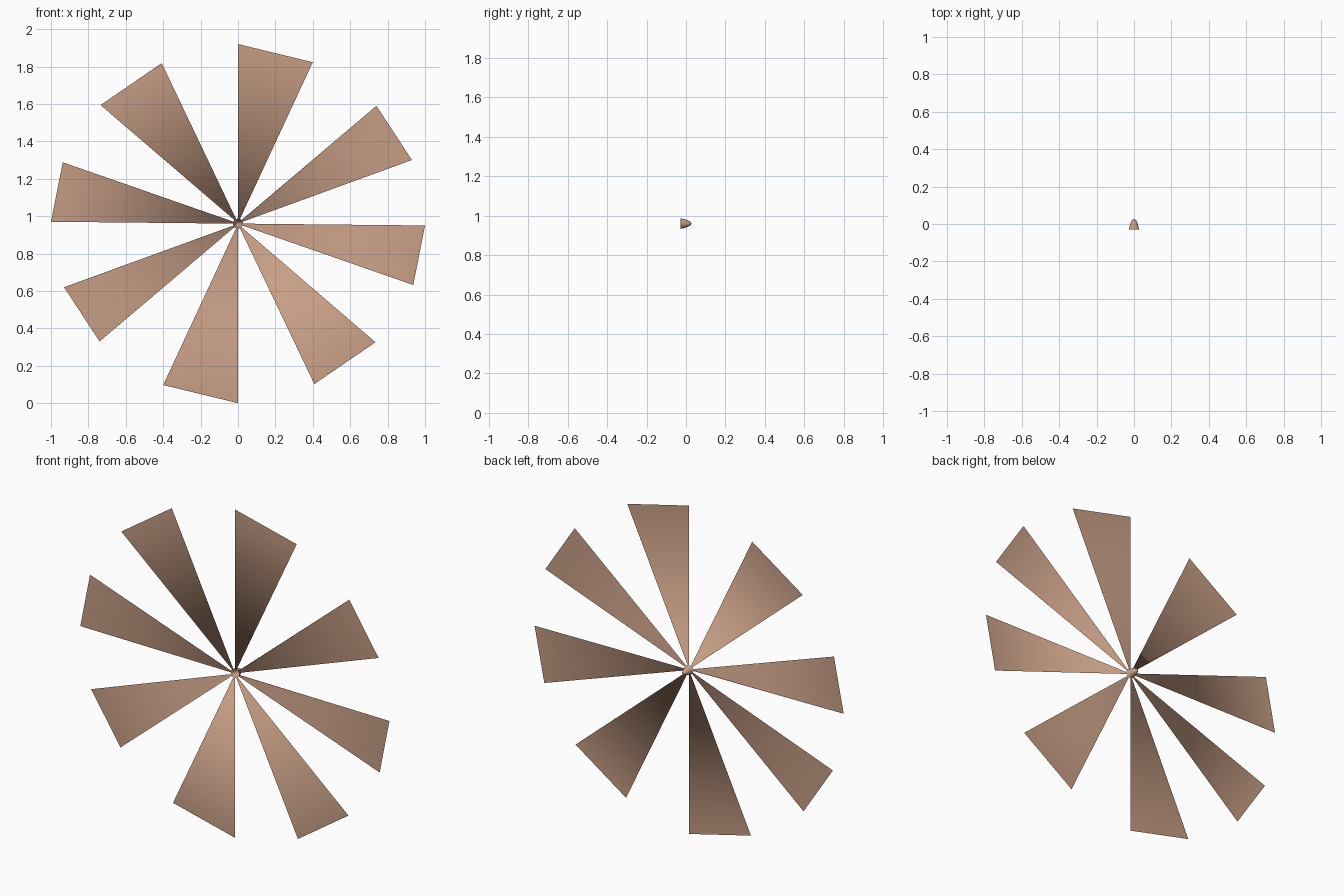
import bpy, bmesh, math

if "Cube" in bpy.data.objects:
    bpy.data.objects.remove(bpy.data.objects["Cube"])

SIDES = 16
CENTRE_Z = 0.96

# one flat colour
copper = bpy.data.materials.new("dull_copper")
copper.diffuse_color = (0.57, 0.34, 0.235, 1)
copper.use_nodes = True
copper.node_tree.nodes["Principled BSDF"].inputs["Base Color"].default_value = copper.diffuse_color

bm = bmesh.new()

# hub: rounded nose pointing to the back, open at the front
profile = [(0.027, -0.029), (0.0235, -0.012), (0.018, 0.006), (0.0105, 0.021)]
rings = []
for r, y in profile:
    ring = []
    for i in range(SIDES):
        a = 2 * math.pi * i / SIDES
        ring.append(bm.verts.new((r * math.cos(a), y, CENTRE_Z + r * math.sin(a))))
    rings.append(ring)
tip = bm.verts.new((0, 0.029, CENTRE_Z))
for lower, upper in zip(rings, rings[1:]):
    for i in range(SIDES):
        j = (i + 1) % SIDES
        bm.faces.new((lower[j], lower[i], upper[i], upper[j]))
for i in range(SIDES):
    bm.faces.new((rings[-1][(i + 1) % SIDES], rings[-1][i], tip))

# blades: every second rim edge drawn outwards; the other half is turned 180 degrees
rim = rings[0]
blade_ends = [((0.93, 0.34), (0.74, 0.63)), ((0.40, 0.863), (0.0, 0.96)),
              ((-0.408, 0.858), (-0.735, 0.634)), ((-0.937, 0.328), (-1.0, 0.01))]
for k in range(8):
    i = 2 * k + 1
    s = 1 if k < 4 else -1
    first, second = [bm.verts.new((s * x, -0.029, CENTRE_Z + s * z))
                     for x, z in blade_ends[k % 4]]
    bm.faces.new((rim[i], rim[(i + 1) % SIDES], second, first))

for f in bm.faces:
    f.smooth = True

mesh = bpy.data.meshes.new("fan_wheel")
bm.to_mesh(mesh)
bm.free()
mesh.materials.append(copper)
fan = bpy.data.objects.new("fan_wheel", mesh)
bpy.context.collection.objects.link(fan)
